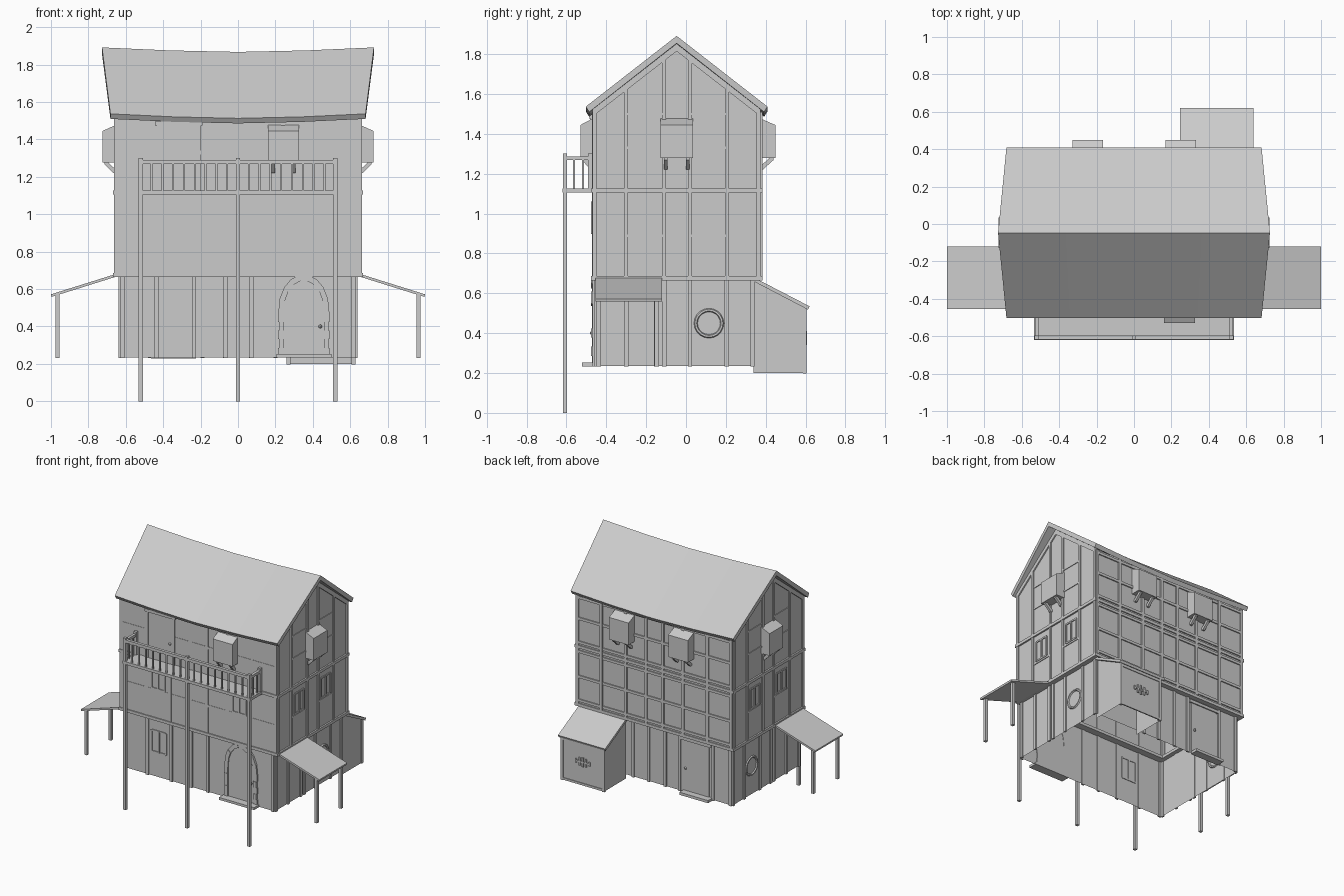
import bpy, bmesh, math
from mathutils import Vector

if "Cube" in bpy.data.objects:
    bpy.data.objects.remove(bpy.data.objects["Cube"])

XG, XU = 0.63, 0.655            # half widths: ground floor, upper floors
YC = -0.047                     # ridge line
YGF, YGB, YUF, YUB = -0.46, 0.345, -0.47, 0.375
RIDGE, SLOPE = 1.855, 0.777     # underside of the roof


def mesh(name, verts, faces):
    me = bpy.data.meshes.new(name)
    me.from_pydata([tuple(v) for v in verts], [], faces)
    bm = bmesh.new()
    bm.from_mesh(me)
    bmesh.ops.recalc_face_normals(bm, faces=bm.faces)
    bm.to_mesh(me)
    bm.free()
    ob = bpy.data.objects.new(name, me)
    bpy.context.collection.objects.link(ob)
    return ob


def boxes(name, items):
    """One object from many boxes given as (x0, x1, y0, y1, z0, z1)."""
    v, f = [], []
    for x0, x1, y0, y1, z0, z1 in items:
        n = len(v)
        v += [(x, y, z) for z in (z0, z1) for x, y in ((x0, y0), (x1, y0), (x1, y1), (x0, y1))]
        f += [[n + i for i in q] for q in ((0, 3, 2, 1), (4, 5, 6, 7), (0, 1, 5, 4),
                                           (1, 2, 6, 5), (2, 3, 7, 6), (3, 0, 4, 7))]
    return mesh(name, v, f)


def at(face, u, d, z, ground=False):
    """Point on a wall: u along it, d outward from it."""
    hx, yf, yb = (XG, YGF, YGB) if ground else (XU, YUF, YUB)
    return {'front': (u, yf - d, z), 'back': (u, yb + d, z),
            'right': (hx + d, u, z), 'left': (-hx - d, u, z)}[face]


def slab(face, u0, u1, z0, z1, d, ground=False, inset=0.004):
    a, b = at(face, u0, -inset, z0, ground), at(face, u1, d, z1, ground)
    return [w for i in range(3) for w in sorted((a[i], b[i]))]


def prism(name, pts, u0, u1, place):
    n = len(pts)
    v = [place(u, p, q) for u in (u0, u1) for p, q in pts]
    f = [list(range(n)), list(range(n, 2 * n))]
    f += [[i, (i + 1) % n, n + (i + 1) % n, n + i] for i in range(n)]
    return mesh(name, v, f)


def tube(name, hx, y0, y1, z0, z1):
    v = [(x, y, z) for z in (z0, z1) for x, y in ((-hx, y0), (hx, y0), (hx, y1), (-hx, y1))]
    return mesh(name, v, [(i, (i + 1) % 4, 4 + (i + 1) % 4, 4 + i) for i in range(4)])


def under_roof(y):
    return RIDGE - abs(y - YC) * SLOPE


# Hollow walls
tube('ground_walls', XG, YGF, YGB, 0.235, 0.68)
tube('upper_walls', XU, YUF, YUB, 0.68, 1.515)
for s, n in ((-1, 'left'), (1, 'right')):
    mesh(n + '_gable', [(s * XU, YUF, 1.515), (s * XU, YUB, 1.515), (s * XU, YC, RIDGE)], [(0, 1, 2)])

# Belt beams around each floor
for name, z0, z1 in (('lower_belt', 0.665, 0.687), ('upper_belt', 1.105, 1.127)):
    a, b, c, o = 0.667, YUF - 0.008, YUB + 0.008, 0.07
    boxes(name, [(-a, a, b, b + o, z0, z1), (-a, a, c - o, c, z0, z1),
                 (-a, -a + o, b + o, c - o, z0, z1), (a - o, a, b + o, c - o, z0, z1)])

# Sagging roof, two slopes with thickness
cols, v, f = 5, [], []
for i in range(cols):
    t = -1 + 2 * i / (cols - 1)
    dz = -0.024 * (1 - abs(t) ** 1.6)
    ring = ((-0.503, 1.537), (YC, 1.892), (0.409, 1.537), (0.392, 1.51), (YC, 1.855), (-0.486, 1.51))
    v += [(t * (0.727 if abs(y - YC) < 0.1 else 0.682), y, z + dz) for y, z in ring]
for i in range(cols - 1):
    f += [[6 * i + j, 6 * i + (j + 1) % 6, 6 * i + 6 + (j + 1) % 6, 6 * i + 6 + j] for j in range(6)]
for k in (0, 6 * cols - 6):
    f += [[k, k + 1, k + 4, k + 5], [k + 1, k + 2, k + 3, k + 4]]
mesh('roof', v, f)

# Timber framing
front_x = (-0.617, -0.435, -0.235, -0.067, 0.072, 0.617)
back_x = (-0.645, -0.445, -0.24, -0.07, 0.07, 0.24, 0.445, 0.645)
side_y = (-0.46, -0.3, -0.11, 0.02, 0.205, 0.365)
boxes('ground_timbers',
      [slab('front', x - .011, x + .011, .232, .67, .009, True) for x in front_x] +
      [slab('back', x - .011, x + .011, .232, .67, .009, True) for x in (-.617, -.47, -.19, -.07, .07, .2, .617)] +
      [slab(s, y - .011, y + .011, .232, .67, .009, True)
       for s in ('left', 'right') for y in (-.447, -.3, -.15, -.11, .02, .205, .334)])
frame = []
for x in back_x:
    frame += [slab('back', x - .011, x + .011, .687, 1.51, .009),
              slab('front', x - .011, x + .011, .687, 1.51, .003)]
for z in (0.71, 0.89, 1.08, 1.15, 1.33, 1.49):
    frame.append(slab('back', -XU, XU, z - .01, z + .01, .008))
for z in (0.89, 1.33):
    frame.append(slab('front', -XU, XU, z - .01, z + .01, .0025))
for s in ('left', 'right'):
    frame += [slab(s, y - .01, y + .01, .687, under_roof(y) - .008, .009) for y in side_y]
    frame += [slab(s, a, b, z - .006, z + .006, .005)
              for z in (.89, 1.33, 1.5) for a, b in ((-.3, -.11), (.02, .205))]
boxes('upper_timbers', frame)

# Raking timbers under the gable edges
for s in ('left', 'right'):
    for k, y in (('front', YUF), ('back', YUB)):
        pts = [(y, under_roof(y)), (YC, RIDGE), (YC, RIDGE - .04), (y, under_roof(y) - .04)]
        prism(f'{s}_{k}_rake', pts, 0, .009, lambda d, p, q: at(s, p, d, q))

# Projecting window boxes with sloping tops and paired brackets
bays = [('front', .243, .06), ('back', -.247, .073), ('back', .25, .073), ('left', -.047, .07), ('right', -.047, .07)]
for face, c, d in bays:
    put = lambda u, p, q: at(face, u, p, q)
    prism('window_box', [(0, 1.278), (d, 1.278), (d, 1.445), (0, 1.477)], c - .082, c + .082, put)
    for u in (c - .055, c + .055):
        prism('window_bracket', [(0, 1.222), (.012, 1.222), (d - .01, 1.268), (d - .01, 1.278),
                                 (d - .03, 1.278), (0, 1.24)], u - .009, u + .009, put)

# Balcony: deck, posts, rails and balusters
y0, r = -0.607, 0.011
boxes('balcony_deck', [(-.535, .535, -.62, YUF, 1.105, 1.127)])
boxes('balcony_posts', [(x - r, x + r, y0 - r, y0 + r, 0, 1.302) for x in (-.52, 0, .52)] +
      [(x - r, x + r, YUF - .022, YUF, 1.12, 1.302) for x in (-.52, .52)])
rails = [(-.53, .53, y0 - .011, y0 + .011, 1.268, 1.29)]
rails += [(x - .01, x + .01, y0, YUF, 1.268, 1.288) for x in (-.52, .52)]
step = 0.52 / 9
rails += [(i * step - .005, i * step + .005, y0 - .005, y0 + .005, 1.12, 1.27)
          for i in range(-8, 9) if i]
rails += [(x - .005, x + .005, y - .005, y + .005, 1.12, 1.27) for x in (-.52, .52) for y in (-.563, -.517)]
boxes('balcony_railing', rails)

# Side awnings on posts
for s, n in ((-1, 'left'), (1, 'right')):
    prism(n + '_awning', [(.63, .688), (1.0, .572), (.997, .558), (.63, .673)], -.455, -.12,
          lambda u, p, q: (s * p, u, q))
    boxes(n + '_awning_posts', [(s * .965 - r, s * .965 + r, y - r, y + r, .232, .575) for y in (-.437, -.147)])

# Back shed: open-bottomed walls, lean-to roof, corner posts and vent bars
sv = [(x, y, z) for x in (.265, .622) for y, z in ((.34, .2), (.6, .2), (.6, .53), (.34, .665))]
mesh('shed_walls', sv, [(0, 1, 2, 3), (4, 5, 6, 7), (1, 2, 6, 5)])
prism('shed_roof', [(.34, .68), (.62, .535), (.612, .518), (.34, .66)], .245, .64, lambda u, p, q: (u, p, q))
boxes('shed_posts', [(x - .01, x + .01, .587, .606, .197, .525) for x in (.27, .617)] +
      [(.26, .628, .596, .605, z, z + .016) for z in (.2, .5)])
boxes('shed_vent', [(.443 + i * .028 - .006, .443 + i * .028 + .006, .598, .608, .375 - h, .375 + h)
                    for i, h in ((-2, .015), (-1, .03), (0, .035), (1, .03), (2, .015))] +
      [(.38, .506, .598, .607, .37, .38)])

# Arched front door: panel, voussoirs, step
cx, spring = 0.352, 0.47


def arch(hw, top, n=9):
    return [(cx - hw * math.cos(math.pi * i / n), spring + (top - spring) * math.sin(math.pi * i / n) ** .9)
            for i in range(n + 1)]


front = lambda d, p, q: at('front', p, d, q, True)
inner, outer = arch(.108, .645), arch(.137, .678)
prism('arched_door', [(cx - .108, .245)] + inner + [(cx + .108, .245)], 0, .005, front)
for i in range(9):
    prism('arch_stone', [inner[i], outer[i], outer[i + 1], inner[i + 1]], -.003, .012 + .004 * (i % 2), front)
for s in (-1, 1):
    for i in range(5):
        z, w = .24 + i * .046, .137 - .005 * (i % 2)
        a, b = sorted((cx + s * .108, cx + s * w))
        boxes('jamb_stone', [slab('front', a, b, z, z + .046, .012 + .004 * (i % 2), True)])
boxes('front_step', [(.205, .5, -.522, -.455, .234, .252)])

# Back door and balcony door with frames
boxes('back_door', [slab('back', -.44, -.22, .245, .63, .006, True), slab('back', -.46, -.2, .63, .652, .014, True)])
boxes('back_step', [(-.465, -.225, .34, .40, .23, .25)])
boxes('balcony_door', [slab('front', -.42, -.21, 1.127, 1.475, .006),
                       slab('front', -.445, -.19, 1.475, 1.495, .014),
                       slab('front', -.432, -.418, 1.127, 1.475, .01),
                       slab('front', -.212, -.198, 1.127, 1.475, .01)])
for p in ((.44, -.472, .4), (-.245, .358, .42), (-.235, -.482, 1.28)):
    bpy.ops.mesh.primitive_uv_sphere_add(segments=8, ring_count=6, radius=.01, location=p)
    bpy.context.object.name = 'door_knob'


# Mullioned flat windows
def window(face, c, z, w, h, ground):
    boxes('window_frame', [slab(face, u - .006, u + .006, z - h, z + h, .007, ground) for u in (c - w, c, c + w)] +
          [slab(face, c - w, c + w, k - .006, k + .006, .006, ground) for k in (z - h, z + h)])


window('front', -.34, .5, .06, .08, True)
for face, cs in (('front', (-.34, .34)), ('left', (-.205, .112)), ('right', (-.205, .112))):
    for c in cs:
        window(face, c, .98, .055, .075, False)

# Round side windows
for s, n in ((-1, 'left'), (1, 'right')):
    bpy.ops.mesh.primitive_torus_add(major_radius=.066, minor_radius=.009, major_segments=20, minor_segments=6,
                                     location=(s * XG, .115, .45), rotation=(0, math.pi / 2, 0))
    bpy.context.object.name = n + '_round_window'
